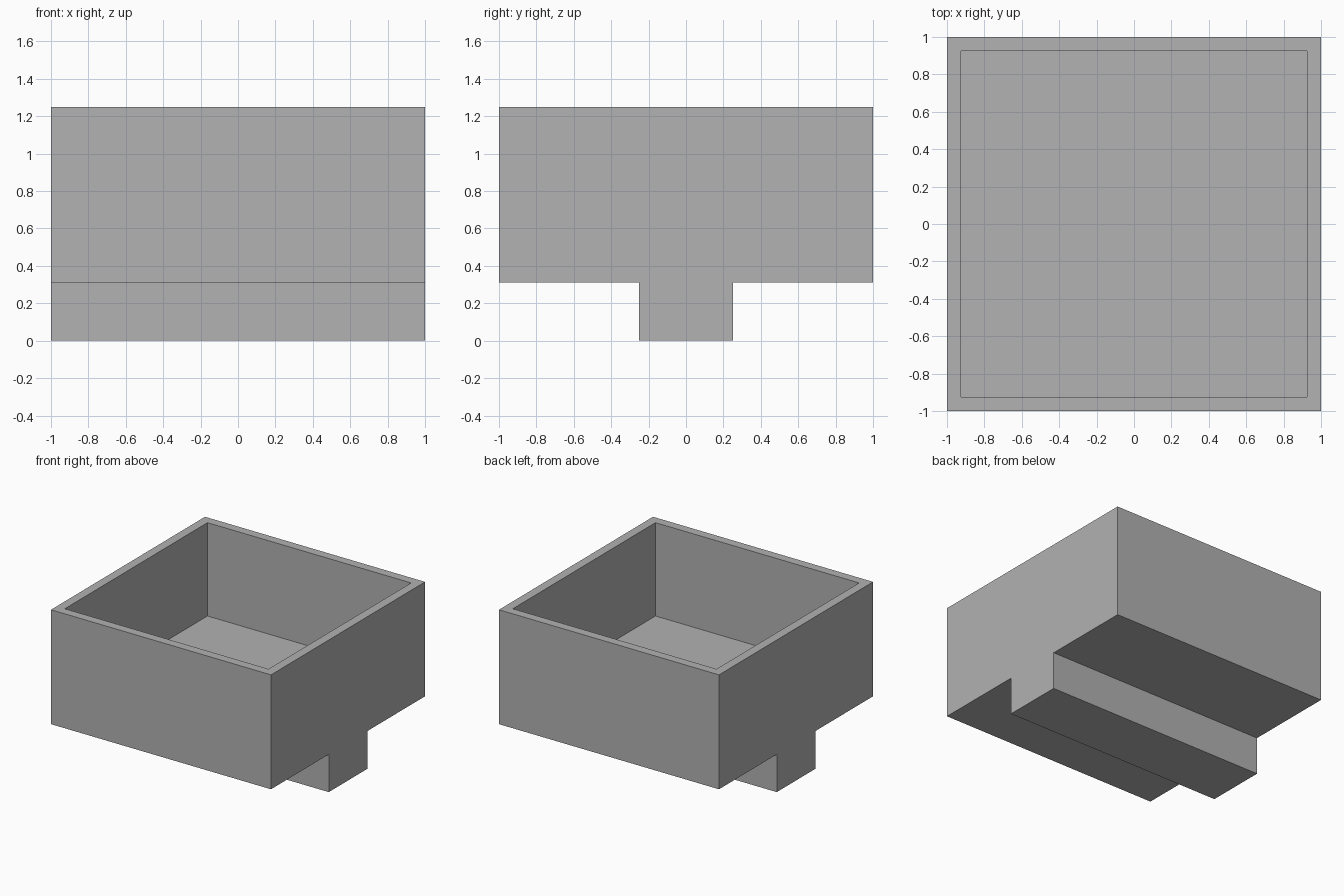
import bpy
import bmesh
from mathutils import Vector

cube = bpy.data.objects.get("Cube")
if cube:
    bpy.data.objects.remove(cube, do_unlink=True)

HALF = 1.0          # half width of the square tray
TOP = 1.25          # rim height
UNDERSIDE = 0.31    # bottom of the tray body
RAIL = 0.25         # half width of the rail below
WALL = 0.105        # wall thickness
FLOOR = 0.483       # height of the inside floor

# Plain grey material
grey = bpy.data.materials.new("plain grey")
grey.use_nodes = True
colour = (0.445, 0.445, 0.445, 1)
grey.diffuse_color = colour
grey.node_tree.nodes["Principled BSDF"].inputs["Base Color"].default_value = colour

# T-shaped side profile, extruded across the full width
bm = bmesh.new()
half = [(RAIL, 0), (RAIL, UNDERSIDE), (HALF, UNDERSIDE), (HALF, TOP)]
profile = half + [(-y, z) for y, z in reversed(half)]
side = bm.faces.new([bm.verts.new((-HALF, y, z)) for y, z in profile])
swept = bmesh.ops.extrude_face_region(bm, geom=[side])["geom"]
bmesh.ops.translate(bm, vec=Vector((2 * HALF, 0, 0)),
                    verts=[v for v in swept if isinstance(v, bmesh.types.BMVert)])
bmesh.ops.recalc_face_normals(bm, faces=bm.faces)

# Inset the top to leave the rim, then sink the cavity
top = max(bm.faces, key=lambda f: f.calc_center_median().z)
bmesh.ops.inset_region(bm, faces=[top], thickness=WALL)
sunk = bmesh.ops.extrude_discrete_faces(bm, faces=[top])["faces"][0]
bmesh.ops.translate(bm, vec=Vector((0, 0, FLOOR - TOP)), verts=sunk.verts)
bmesh.ops.recalc_face_normals(bm, faces=bm.faces)

mesh = bpy.data.meshes.new("tray_with_rail")
bm.to_mesh(mesh)
bm.free()
mesh.materials.append(grey)
tray = bpy.data.objects.new("tray_with_rail", mesh)
bpy.context.collection.objects.link(tray)
